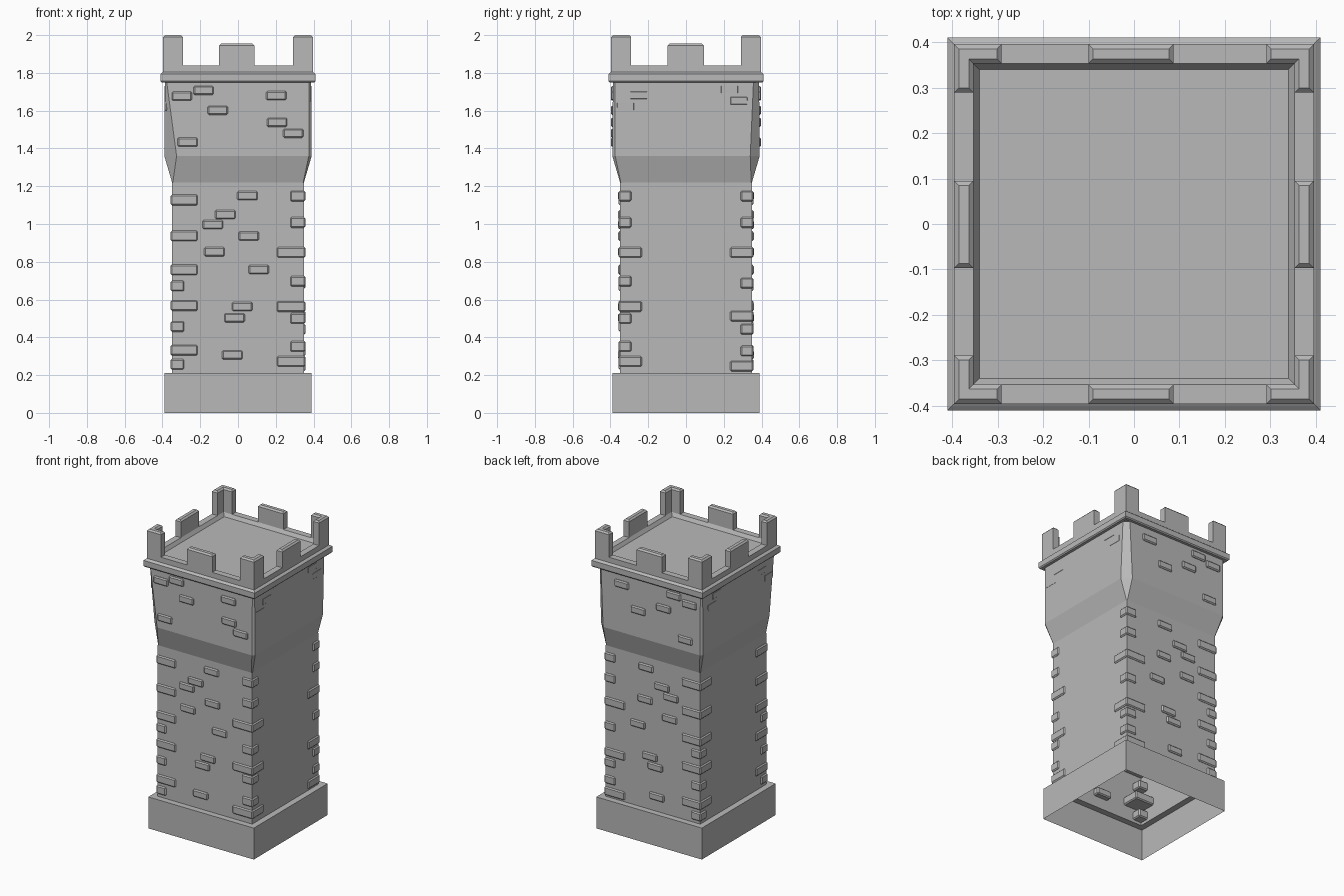
import bpy, bmesh

if "Cube" in bpy.data.objects:
    bpy.data.objects.remove(bpy.data.objects["Cube"])

# dark grey stone used on every part
stone = bpy.data.materials.new("stone")
stone.diffuse_color = (.485, .485, .485, 1)
stone.use_nodes = True
stone.node_tree.nodes["Principled BSDF"].inputs["Base Color"].default_value = stone.diffuse_color


def finish(bm, name):
    bmesh.ops.recalc_face_normals(bm, faces=bm.faces[:])
    me = bpy.data.meshes.new(name)
    bm.to_mesh(me)
    bm.free()
    me.materials.append(stone)
    ob = bpy.data.objects.new(name, me)
    bpy.context.collection.objects.link(ob)
    return ob


def ring(h, cs):
    """Square outline of half-size h with one chamfer per corner (0 = sharp)."""
    pts = []
    for (sx, sy), c in zip(((-1, -1), (1, -1), (1, 1), (-1, 1)), cs):
        a, b = (sx * h, sy * (h - c)), (sx * (h - c), sy * h)
        if c == 0:
            pts.append(a)
        else:
            pts += [a, b] if sx * sy > 0 else [b, a]
    return pts


def loft(name, levels, cap=False):
    bm = bmesh.new()
    prev = None
    for h, z, *cs in levels:
        cur = [bm.verts.new((x, y, z)) for x, y in ring(h, cs or (0, 0, 0, 0))]
        if prev:
            n = len(cur)
            for i in range(n):
                j = (i + 1) % n
                bm.faces.new((prev[i], prev[j], cur[j], cur[i]))
        prev = cur
    if cap:
        bm.faces.new(prev)
    return finish(bm, name)


def brick(bm, x, y, z, sx, sy, sz, bevel=0.007):
    vs = bmesh.ops.create_cube(bm, size=1)['verts']
    for v in vs:
        v.co = (x + v.co.x * sx, y + v.co.y * sy, z + v.co.z * sz)
    edges = list({e for v in vs for e in v.link_edges})
    bmesh.ops.bevel(bm, geom=edges, offset=bevel, segments=1, affect='EDGES')


def merlon(name, pts, z0, z1):
    bm = bmesh.new()
    f = bm.faces.new([bm.verts.new((x, y, z0)) for x, y in pts])
    ex = bmesh.ops.extrude_face_region(bm, geom=[f])['geom']
    for v in ex:
        if isinstance(v, bmesh.types.BMVert):
            v.co.z = z1
    top = [e for e in bm.edges if all(v.co.z > z1 - 1e-4 for v in e.verts)]
    bmesh.ops.bevel(bm, geom=top, offset=0.01, segments=1, affect='EDGES')
    return finish(bm, name)


# plinth and shaft: one open-bottomed shell
loft("plinth_and_shaft", [(.39, 0), (.39, .21), (.349, .21), (.349, 1.22)])

# flared upper storey with worn corners (front-left, front-right, back-right, back-left)
loft("upper_storey", [(.349, 1.22, .004, .004, .004, .004),
                      (.39, 1.36, .065, .015, .05, .015),
                      (.387, 1.75, .01, .01, .03, .01)])

# cornice, parapet and roof floor
loft("cornice_and_parapet", [(.385, 1.75), (.405, 1.75), (.411, 1.757), (.411, 1.793),
                             (.403, 1.80), (.396, 1.805), (.396, 1.84), (.354, 1.84),
                             (.34, 1.817)], cap=True)

# corner merlons (L-shaped) and middle merlons
for sx in (-1, 1):
    for sy in (-1, 1):
        shape = [(.396, .396), (.292, .396), (.292, .354), (.354, .354), (.354, .29), (.396, .29)]
        merlon("corner_merlon", [(sx * x, sy * y) for x, y in shape], 1.825, 2.0)
for s in (-1, 1):
    shape = [(-.1, s * .354), (.087, s * .354), (.087, s * .396), (-.1, s * .396)]
    merlon("middle_merlon", shape, 1.825, 1.955)
    merlon("middle_merlon", [(s * .354, -.097), (s * .354, .095),
                             (s * .396, .095), (s * .396, -.097)], 1.825, 1.955)

# corner quoins: (heights of long stones), (heights of short stones)
left = ((1.127, .937, .757, .568, .332), (.672, .457, .257))
front_right = ((.85, .563, .273), (1.148, 1.008, .697, .50, .352))
back_right = ((.85, .512, .248), (1.148, 1.008, .687, .443, .328))
bm = bmesh.new()
for sx, sy, extra, (longs, shorts) in ((-1, -1, 0, left), (-1, 1, 0, left),
                                       (1, -1, .008, front_right), (1, 1, .008, back_right)):
    for zs, lx, ly in ((longs, .143, .123), (shorts, .072, .068)):
        lx += extra
        for z in zs:
            brick(bm, sx * (.357 - lx / 2), sy * (.357 - ly / 2), z, lx, ly, .056)
finish(bm, "corner_quoins")

# scattered shaft bricks, the same on front and back
shaft = [(.05, 1.15), (-.067, 1.05), (-.133, .997), (.057, .936), (-.125, .853),
         (.11, .758), (.022, .563), (-.018, .503), (-.03, .307)]
bm = bmesh.new()
for s in (-1, 1):
    for x, z in shaft:
        brick(bm, x, s * .335, z, .109, .048, .048)
finish(bm, "shaft_bricks")

# upper storey bricks: front, back and nearly flush ones on both sides
shared = [(-.297, 1.677), (-.182, 1.707), (-.107, 1.602), (.203, 1.68), (-.267, 1.433)]
bm = bmesh.new()
for s, extra in ((-1, [(.207, 1.538), (.292, 1.48)]), (1, [(.08, 1.538)])):
    for x, z in shared + extra:
        brick(bm, x, s * .374, z, .107, .048, .048)
    for y, z in ((-.32, 1.622), (-.25, 1.682), (.23, 1.712), (.28, 1.652)):
        brick(bm, s * .365, y, z, .048, .1, .05)
finish(bm, "upper_bricks")
